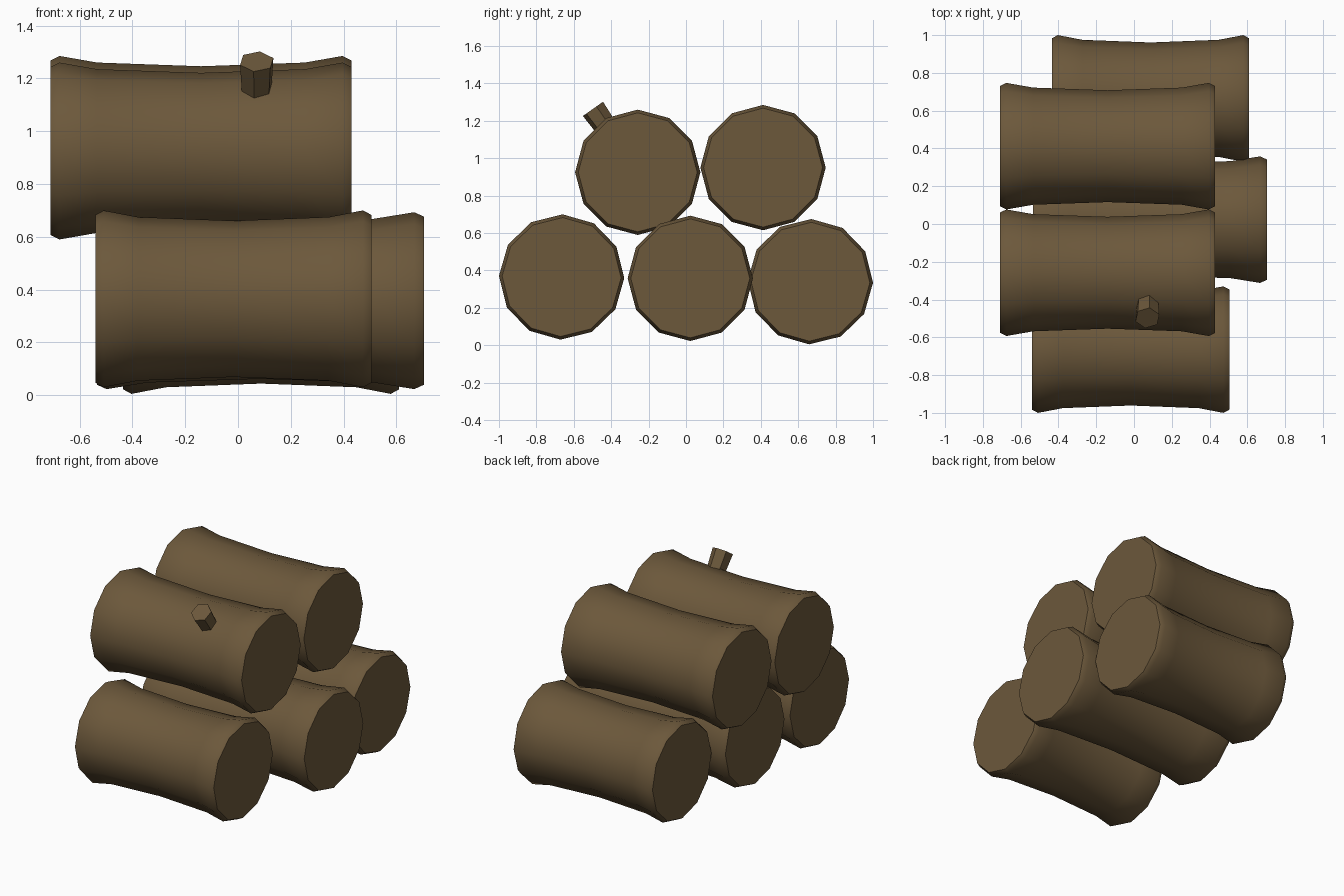
import bpy, bmesh, math
from mathutils import Matrix, Vector

cube = bpy.data.objects.get("Cube")
if cube:
    bpy.data.objects.remove(cube, do_unlink=True)

# Single bark colour
BARK = (0.150, 0.098, 0.044, 1.0)
bark = bpy.data.materials.new("bark brown")
bark.use_nodes = True
bark.diffuse_color = BARK
bark.node_tree.nodes["Principled BSDF"].inputs["Base Color"].default_value = BARK


def lathe(name, profile, sides, matrix, turn=0.0):
    """Closed solid of revolution about local z from (height, radius) pairs."""
    bm = bmesh.new()
    rings = []
    for h, r in profile:
        angles = [turn + math.tau * i / sides for i in range(sides)]
        rings.append([bm.verts.new((r * math.cos(a), r * math.sin(a), h)) for a in angles])
    for low, high in zip(rings, rings[1:]):
        for i in range(sides):
            j = (i + 1) % sides
            bm.faces.new((low[i], low[j], high[j], high[i]))
    bm.faces.new(rings[0][::-1])
    bm.faces.new(rings[-1])
    bm.transform(matrix)
    bmesh.ops.recalc_face_normals(bm, faces=bm.faces)
    mesh = bpy.data.meshes.new(name)
    bm.to_mesh(mesh)
    bm.free()
    mesh.materials.append(bark)
    obj = bpy.data.objects.new(name, mesh)
    bpy.context.collection.objects.link(obj)
    bpy.ops.object.select_all(action="DESELECT")
    obj.select_set(True)
    bpy.context.view_layer.objects.active = obj
    bpy.ops.object.shade_smooth_by_angle(angle=math.radians(50))
    return obj


# Logs: name, left and right ends in x, centre y and z, roll in degrees
logs = [
    ("front_bottom_log", -0.54, 0.505, -0.665, 0.365, -1),
    ("middle_bottom_log", -0.535, 0.705, 0.023, 0.358, 0),
    ("back_bottom_log", -0.435, 0.61, 0.665, 0.34, -1),
    ("front_top_log", -0.71, 0.43, -0.258, 0.925, 0),
    ("back_top_log", -0.71, 0.43, 0.412, 0.95, 0),
]
for name, x0, x1, y, z, roll in logs:
    length = x1 - x0
    # Chamfered, flared ends and a narrow waist
    half = [(0.0, 0.318), (0.03 * length, 0.335), (0.155 * length, 0.31)]
    profile = half + [(length / 2, 0.296)] + [(length - h, r) for h, r in reversed(half)]
    along_x = Matrix.Translation((x0, y, z)) @ Matrix.Rotation(math.pi / 2, 4, "Y")
    lathe(name, profile, 12, along_x, math.radians(roll))

# Branch stub leaning out of the front top log
axis = Vector((0, -0.577, 0.817))
lean = Vector((0, 0, 1)).rotation_difference(axis).to_matrix().to_4x4()
place = Matrix.Translation((0.071, -0.258, 0.925)) @ lean
lathe("branch_stub", [(0.25, 0.058), (0.415, 0.067)], 6, place, math.radians(80))
